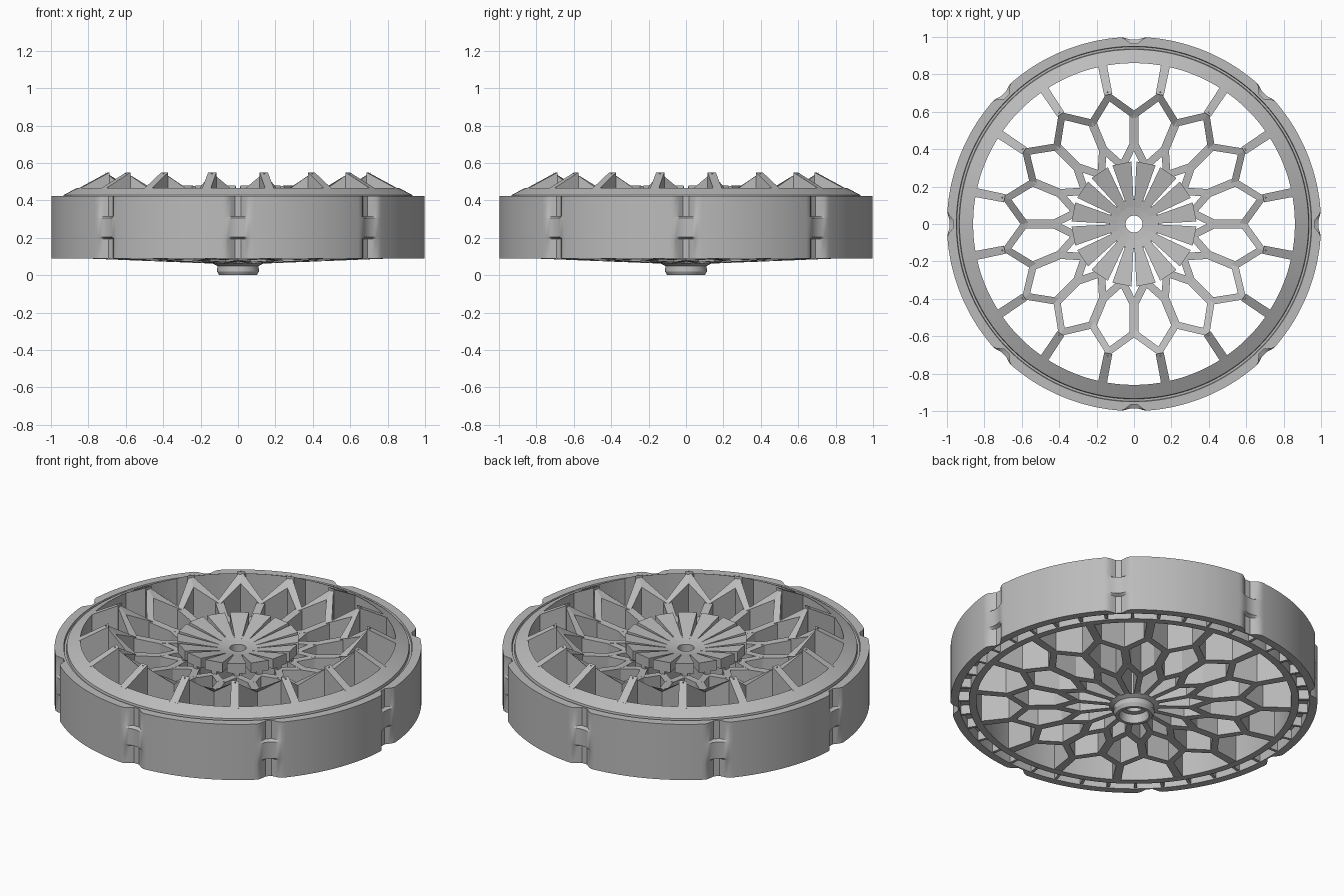
import bpy, bmesh, math

if "Cube" in bpy.data.objects:
    bpy.data.objects.remove(bpy.data.objects["Cube"])

N = 16                       # repeats of the spoke pattern
STEP = 2 * math.pi / N
HALF = STEP / 2

grey = bpy.data.materials.new("mid_grey")
grey.diffuse_color = (0.5, 0.5, 0.5, 1)
grey.use_nodes = True
grey.node_tree.nodes["Principled BSDF"].inputs["Base Color"].default_value = grey.diffuse_color


def finish(name, bm, smooth=False):
    bmesh.ops.recalc_face_normals(bm, faces=bm.faces)
    me = bpy.data.meshes.new(name)
    bm.to_mesh(me)
    bm.free()
    me.materials.append(grey)
    ob = bpy.data.objects.new(name, me)
    bpy.context.collection.objects.link(ob)
    if smooth:
        bpy.ops.object.select_all(action='DESELECT')
        ob.select_set(True)
        bpy.context.view_layer.objects.active = ob
        bpy.ops.object.shade_smooth_by_angle(angle=math.radians(30))
    return ob


def lathe(name, profile, steps, radius=lambda r, z, a: r):
    """Closed ring from an (r, z) loop; radius() may vary with the angle."""
    bm = bmesh.new()
    rings = []
    for i in range(steps):
        a = 2 * math.pi * i / steps
        rings.append([bm.verts.new((radius(r, z, a) * math.cos(a),
                                    radius(r, z, a) * math.sin(a), z))
                      for r, z in profile])
    n = len(profile)
    for i in range(steps):
        p, q = rings[i], rings[(i + 1) % steps]
        for j in range(n):
            k = (j + 1) % n
            bm.faces.new((p[j], q[j], q[k], p[k]))
    return finish(name, bm, True)


def polar(r, a):
    return r * math.cos(a), r * math.sin(a)


def floor(r):
    """Underside of the spoke web, a shallow cone."""
    return 0.057 + 0.04 * min(r, 0.86)


def bar(bm, p, q, wp, wq, tp, tq, bp, bq):
    """Straight wall from p to q: half widths w, tops t, bottoms b."""
    dx, dy = q[0] - p[0], q[1] - p[1]
    l = math.hypot(dx, dy)
    nx, ny = -dy / l, dx / l
    v = []
    for (x, y), w, t, b in ((p, wp, tp, bp), (q, wq, tq, bq)):
        for s, z in ((1, t), (-1, t), (-1, b), (1, b)):
            v.append(bm.verts.new((x + s * w * nx, y + s * w * ny, z)))
    for f in ((0, 1, 2, 3), (4, 7, 6, 5), (0, 4, 5, 1),
              (1, 5, 6, 2), (2, 6, 7, 3), (3, 7, 4, 0)):
        bm.faces.new([v[i] for i in f])


# Rim with eight notches in the tread, each with a shallower middle block
def notched(r, z, a):
    if r < 0.99:
        return r
    q = math.pi / 4
    d = math.degrees(abs((a + q / 2) % q - q / 2))
    cut = 0.036 * min(1, max(0, (3.5 - d) / 2.5))
    return r - cut * (0.4 if 0.2 < z < 0.31 else 1)


lathe("rim", [(0.86, 0.09), (0.9, 0.09), (0.9, 0.15), (0.955, 0.15),
              (0.955, 0.09), (1, 0.09), (1, 0.195), (1, 0.205), (1, 0.305),
              (1, 0.315), (1, 0.425), (0.95, 0.425), (0.947, 0.412),
              (0.936, 0.412), (0.933, 0.429), (0.86, 0.467)], 360, notched)

# Small ribs across the groove under the rim
bm = bmesh.new()
for i in range(40):
    a = 2 * math.pi * (i + 0.5) / 40
    bar(bm, polar(0.895, a), polar(0.96, a), 0.008, 0.008,
        0.155, 0.155, 0.095, 0.095)
finish("rim_ribs", bm)

# Outer spokes rising from the rim to the zigzag peaks
bm = bmesh.new()
for i in range(N):
    a = i * STEP + HALF
    bar(bm, polar(0.705, a), polar(0.87, a), 0.022, 0.024,
        0.55, 0.462, floor(0.705), floor(0.87))
finish("outer_spokes", bm)

# Zigzag wall with a top sloping inwards
bm = bmesh.new()
cols = []
for i in range(2 * N):
    a = i * HALF
    col = []
    for r in ((0.722, 0.668) if i % 2 else (0.607, 0.56)):
        x, y = polar(r, a)
        top = max(0.425, 0.55 - 1.03 * (0.722 - r))
        col += [bm.verts.new((x, y, top)), bm.verts.new((x, y, floor(r)))]
    cols.append(col)
for i, p in enumerate(cols):
    q = cols[(i + 1) % len(cols)]
    for j, k in ((0, 1), (1, 3), (3, 2), (2, 0)):
        bm.faces.new((p[j], q[j], q[k], p[k]))
finish("zigzag_wall", bm)

# Inner spokes, forking into pairs of arms
bm = bmesh.new()
for i in range(N):
    a = i * STEP
    bar(bm, polar(0.42, a), polar(0.585, a), 0.023, 0.023,
        0.41, 0.43, floor(0.42), floor(0.585))
    for s in (-1, 1):
        bar(bm, polar(0.435, a), polar(0.315, a + s * HALF), 0.02, 0.02,
            0.412, 0.4, floor(0.435), floor(0.315))
finish("inner_spokes", bm)

# Dished fan of blades around the hub, each on a narrow web
bm = bmesh.new()
for i in range(N):
    a = i * STEP + HALF
    bar(bm, polar(0.07, a), polar(0.33, a), 0.014, 0.052,
        0.422, 0.48, 0.38, 0.42)
    bar(bm, polar(0.07, a), polar(0.325, a), 0.014, 0.016,
        0.4, 0.44, floor(0.07), floor(0.325))
finish("hub_blades", bm)

# Hub with a stepped bore
lathe("hub", [(0.045, 0.42), (0.13, 0.432), (0.13, 0.39), (0.1, 0.37),
              (0.1, 0.07), (0.135, 0.062), (0.11, 0.05), (0.112, 0.02),
              (0.1, 0.0), (0.082, 0.0), (0.075, 0.05), (0.045, 0.05)], 64)
